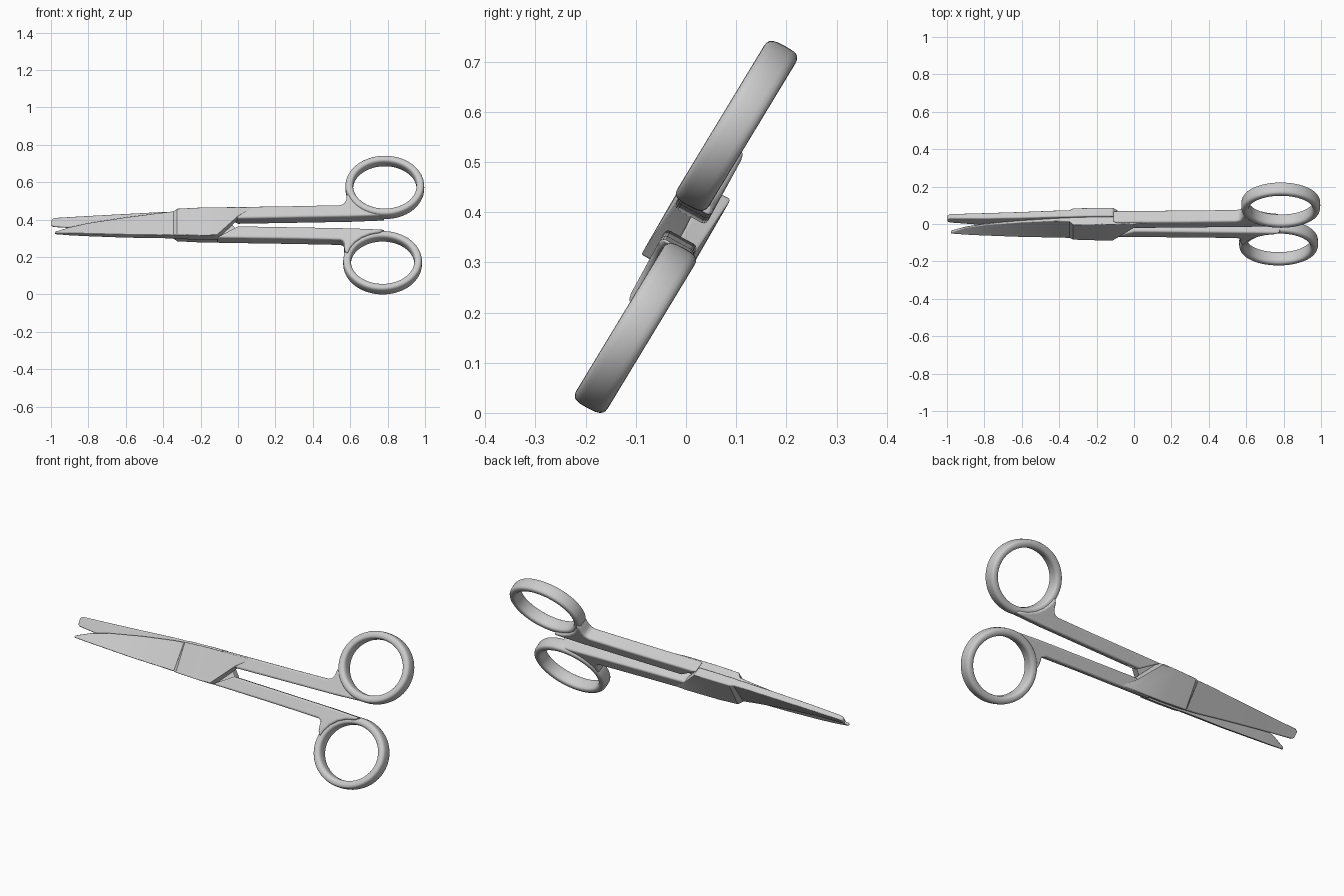
import bpy, bmesh
from math import sin, cos, pi, radians, copysign
from mathutils import Matrix

if "Cube" in bpy.data.objects:
    bpy.data.objects.remove(bpy.data.objects["Cube"])

# Scissors lie in a plane tilted about x: local (x, v, w) -> world
TILT = Matrix.Translation((0, 0, 0.378)) @ Matrix.Rotation(radians(61.4), 4, 'X')
FLIP = Matrix.Rotation(pi, 4, 'X')


def finish(name, bm, mat, bevel=0.0, angle=35):
    bmesh.ops.recalc_face_normals(bm, faces=bm.faces)
    bm.transform(mat)
    me = bpy.data.meshes.new(name)
    bm.to_mesh(me)
    bm.free()
    ob = bpy.data.objects.new(name, me)
    bpy.context.collection.objects.link(ob)
    if bevel:
        m = ob.modifiers.new("round", 'BEVEL')
        m.width, m.segments, m.limit_method = bevel, 3, 'ANGLE'
        m.angle_limit = radians(40)
    bpy.ops.object.select_all(action='DESELECT')
    ob.select_set(True)
    bpy.context.view_layer.objects.active = ob
    bpy.ops.object.shade_smooth_by_angle(angle=radians(angle))
    return ob


def loft(bm, rings, closed=False):
    vs = [[bm.verts.new(p) for p in r] for r in rings]
    n = len(vs[0])
    pairs = list(zip(vs, vs[1:])) + ([(vs[-1], vs[0])] if closed else [])
    for a, b in pairs:
        for i in range(n):
            j = (i + 1) % n
            bm.faces.new((a[i], a[j], b[j], b[i]))
    if not closed:
        bm.faces.new(vs[0])
        bm.faces.new(vs[-1][::-1])


def blade(name, tip, mat):
    # section: x at spine, x at edge, spine v, edge v, inner w, outer w at spine, outer w at edge
    joint = [(-0.42, -0.42, -0.081, 0.066, 0.0, 0.040, 0.016),
             (-0.345, -0.345, -0.083, 0.073, 0.0, 0.041, 0.022),
             (-0.325, -0.325, -0.086, 0.076, 0.0, 0.050, 0.046),
             (-0.2, -0.2, -0.09, 0.082, 0.0, 0.052, 0.048),
             (-0.115, 0.0, -0.091, 0.086, 0.0, 0.052, 0.046),
             (-0.005, 0.08, 0.027, 0.088, 0.0, 0.042, 0.040)]
    bm = bmesh.new()
    loft(bm, [[(xs, s, w0), (xs, s, ws), (xe, e, we), (xe, e, w0)]
              for xs, xe, s, e, w0, ws, we in tip + joint])
    return finish(name, bm, mat, 0.006)


def shank(name, mat, dx):
    # Slanted shoulder at the pivot, web filling the corner under the finger ring
    pts = [(-0.115, 0.09), (0.0, 0.022), (0.3, 0.028), (0.6, 0.034), (0.785, 0.042)]
    pts += [(0.785 + dx + 0.192 * cos(a), 0.225 + 0.166 * sin(a))
            for a in [radians(d) for d in (265, 250, 235, 220, 205, 192)]]
    pts += [(0.582 + dx, 0.165), (0.578 + dx, 0.135), (0.567, 0.112), (0.545, 0.103),
            (0.3, 0.097)]
    bm = bmesh.new()
    f = bm.faces.new([bm.verts.new((x, v, -0.033)) for x, v in pts])
    r = bmesh.ops.extrude_face_region(bm, geom=[f])
    top = [g for g in r['geom'] if isinstance(g, bmesh.types.BMVert)]
    bmesh.ops.translate(bm, verts=top, vec=(0, 0, 0.073))
    return finish(name, bm, mat, 0.012)


def finger_ring(name, mat, dx):
    rings = []
    for i in range(64):
        a = 2 * pi * i / 64
        sec = []
        for k in range(20):
            t = 2 * pi * k / 20
            r = 0.021 * copysign(abs(cos(t)) ** 0.7, cos(t))
            h = 0.036 * copysign(abs(sin(t)) ** 0.6, sin(t))
            v = 0.225 + (0.165 + r) * sin(a)
            sec.append((0.785 + dx + (0.19 + r) * cos(a), v, h + 0.045 * (0.4 - v)))
        rings.append(sec)
    bm = bmesh.new()
    loft(bm, rings, True)
    return finish(name, bm, mat, 0, 60)


pointed_tip = [(-0.98, -0.975, -0.062, -0.050, 0.010, 0.026, 0.022),
               (-0.9, -0.9, -0.066, -0.018, 0.004, 0.031, 0.012),
               (-0.8, -0.8, -0.070, 0.008, 0.001, 0.034, 0.010),
               (-0.6, -0.6, -0.078, 0.042, 0.0, 0.038, 0.012)]
blunt_tip = [(-0.998, -0.998, -0.040, -0.006, 0.010, 0.034, 0.026),
             (-0.982, -0.985, -0.050, 0.002, 0.008, 0.036, 0.022),
             (-0.8, -0.8, -0.059, 0.020, 0.002, 0.037, 0.014),
             (-0.6, -0.6, -0.070, 0.043, 0.0, 0.038, 0.012)]

# Two halves: the second is turned half a revolution about the long axis
for side, tip, tip_name, mat, dx in (("upper", pointed_tip, "pointed_blade", TILT, 0.0),
                                     ("lower", blunt_tip, "blunt_blade", TILT @ FLIP, -0.012)):
    blade(tip_name, tip, mat)
    shank(side + "_shank", mat, dx)
    finger_ring(side + "_finger_ring", mat, dx)

# Rest the lowest point on z = 0
low = min(v.co.z for o in bpy.context.collection.objects for v in o.data.vertices)
for o in bpy.context.collection.objects:
    o.data.transform(Matrix.Translation((0, 0, -low)))
